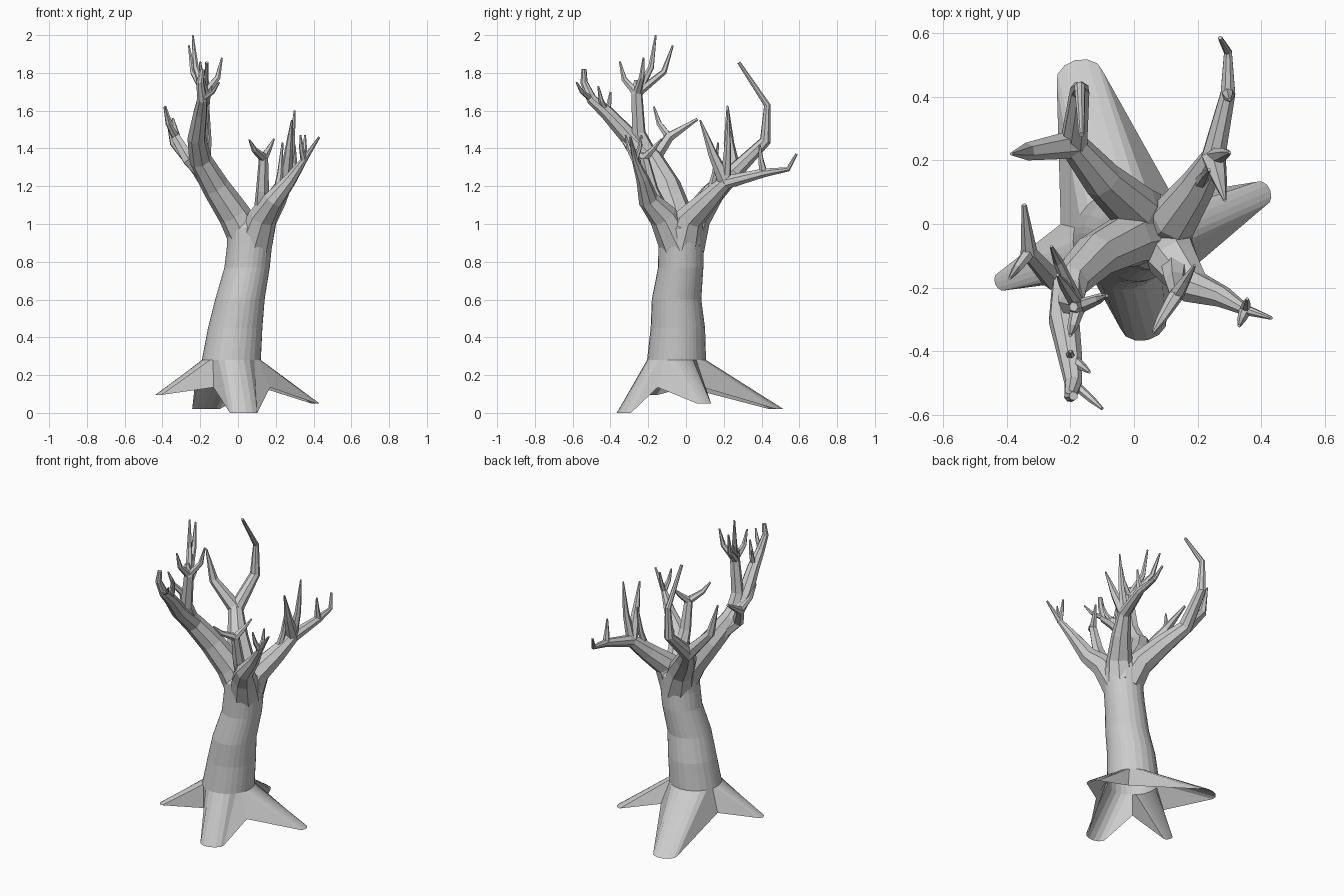
import bpy, math
from mathutils import Vector

if "Cube" in bpy.data.objects:
    bpy.data.objects.remove(bpy.data.objects["Cube"])


def loft(name, rings, cap_start=False, cap_end=True):
    n = len(rings[0])
    verts = [tuple(v) for r in rings for v in r]
    faces = [(k*n + i, k*n + (i+1) % n, (k+1)*n + (i+1) % n, (k+1)*n + i)
             for k in range(len(rings) - 1) for i in range(n)]
    if cap_start:
        faces.append(tuple(reversed(range(n))))
    if cap_end:
        faces.append(tuple(range(len(verts) - n, len(verts))))
    me = bpy.data.meshes.new(name)
    me.from_pydata(verts, [], faces)
    bpy.context.collection.objects.link(bpy.data.objects.new(name, me))


# Root flare: tip centre and half width, with the valleys between, counter-clockwise
tips = [(0.03, -0.31, 0, 0.075), (0.4, 0.095, 0.05, 0.04),
        (-0.17, 0.46, 0.02, 0.075), (-0.415, -0.18, 0.095, 0.03)]
valleys = [(-0.13, -0.17), (0.17, -0.15), (0.12, 0.09), (-0.23, 0)]
base = Vector((-0.035, -0.05))
STEPS = 7
skirt, angles = [], []
for k, (x, y, z, hw) in enumerate(tips):
    v0, v1 = Vector(valleys[k]), Vector(valleys[(k+1) % 4])
    a0, a1 = (math.atan2(*reversed(v - base)) for v in (v0, v1))
    a1 += 2*math.pi if a1 < a0 else 0
    d = (Vector((x, y)) - base).normalized()
    side = Vector((d.y, -d.x))
    skirt.append((v0.x, v0.y, 0.135))
    for i in range(STEPS):
        t = math.pi * i / (STEPS-1)
        p = Vector((x, y)) + hw*(side*math.cos(t) + d*0.75*math.sin(t))
        skirt.append((p.x, p.y, z))
    angles += [a0 + (a1-a0)*i/(STEPS+1) for i in range(STEPS+1)]

# Trunk sections: centre x, centre y, z, radius
sections = [(-0.035, -0.05, 0.28, 0.156), (-0.015, -0.043, 0.45, 0.144), (0.01, -0.05, 0.6, 0.131),
            (0.048, -0.028, 0.77, 0.12), (0.06, -0.027, 0.88, 0.119),
            (0.065, -0.025, 0.98, 0.12), (0.065, -0.02, 1.04, 0.083)]
trunk = [[(x + r*math.cos(a), y + r*math.sin(a), z) for a in angles] for x, y, z, r in sections]
loft("roots", [skirt, trunk[0]], cap_end=False)
loft("trunk", trunk)


# Tapering tube through a path; radius falls from r0 to r1
def branch(name, pts, r0, r1, sides=6, power=1.3):
    P = [Vector(p) for p in pts]
    rings, u, last = [], None, None
    for i, p in enumerate(P):
        t = (P[min(i+1, len(P)-1)] - p).normalized() + (p - P[max(i-1, 0)]).normalized()
        t.normalize()
        u = t.orthogonal().normalized() if u is None else (last.rotation_difference(t) @ u).normalized()
        w, last = t.cross(u), t
        r = r1 + (r0-r1)*(1 - i/(len(P)-1))**power
        rings.append([p + r*(u*math.cos(a) + w*math.sin(a))
                      for a in (2*math.pi*j/sides for j in range(sides))])
    loft(name, rings, cap_start=True)
    return P


# Twig from a parent joint to a tip: swings outward first, then rises
def twig(name, start, tip, r0, out=0.65, up=0.45):
    d = Vector(tip) - start
    mid = start + Vector((d.x*out, d.y*out, d.z*up))
    return branch(name, [start, mid, tip], r0, 0.005, power=0.8)


# Four main limbs
fl = branch("front_left_limb", [(0.06, -0.03, 0.9), (-0.02, -0.05, 1.05), (-0.12, -0.1, 1.2),
            (-0.2, -0.18, 1.34), (-0.22, -0.3, 1.46), (-0.2, -0.42, 1.59), (-0.19, -0.5, 1.66),
            (-0.2, -0.54, 1.75), (-0.19, -0.54, 1.82)], 0.1, 0.014, 8)
bl = branch("back_left_limb", [(0.06, 0, 0.88), (0, 0.05, 1.03), (-0.1, 0.14, 1.16), (-0.19, 0.25, 1.27),
            (-0.17, 0.42, 1.44), (-0.17, 0.43, 1.63), (-0.165, 0.28, 1.855)], 0.1, 0.009, 8)
br = branch("back_right_limb", [(0.08, -0.02, 0.88), (0.13, 0.02, 1.03), (0.2, 0.12, 1.13),
            (0.25, 0.21, 1.22), (0.295, 0.41, 1.27), (0.295, 0.54, 1.29), (0.27, 0.585, 1.37)],
            0.1, 0.007, 8, 1.5)
fr = branch("front_right_limb", [(0.08, -0.04, 0.88), (0.13, -0.12, 1.04), (0.19, -0.2, 1.13),
            (0.28, -0.23, 1.24), (0.35, -0.27, 1.34), (0.43, -0.295, 1.46)], 0.1, 0.006, 8)

# Front left: upright bough with a spray of tips, a hooked bough, and end twigs
up = branch("front_left_upright", [fl[3], (-0.2, -0.25, 1.48), (-0.175, -0.26, 1.69), (-0.19, -0.26, 1.76)],
            0.045, 0.015, power=0.6)
for i, tip in enumerate([(-0.24, -0.16, 2), (-0.26, -0.07, 1.945), (-0.085, -0.225, 1.88), (-0.2, -0.35, 1.86)]):
    twig(f"upright_twig_{i}", up[2], tip, 0.024, 0.75)
hook = branch("front_left_hook", [fl[2], (-0.26, -0.17, 1.34), (-0.33, -0.09, 1.46), (-0.345, 0.06, 1.555)],
              0.045, 0.008, power=0.6)
twig("hook_twig", hook[2], (-0.39, -0.17, 1.62), 0.022)
twig("front_tip_fork", fl[6], (-0.1, -0.58, 1.75), 0.016)
twig("front_twig_a", fl[5], (-0.14, -0.465, 1.73), 0.02)
twig("front_twig_b", fl[5], (-0.2, -0.4, 1.7), 0.018)

# Back boughs
twig("back_left_fork", bl[3], (-0.385, 0.22, 1.625), 0.045, 0.75)
twig("back_right_spike_a", br[3], (0.285, 0.075, 1.55), 0.04, 0.5)
twig("back_right_spike_b", br[3], (0.3, 0.225, 1.6), 0.03)
twig("back_right_spike_c", br[2], (0.235, 0.17, 1.43), 0.025)
twig("back_right_twig", br[4], (0.3, 0.39, 1.42), 0.022)

# Front right fork and twigs
fork = branch("front_right_fork", [fr[1], (0.13, -0.18, 1.18), (0.135, -0.22, 1.35)], 0.05, 0.025)
twig("fork_twig_a", fork[2], (0.06, -0.34, 1.445), 0.024)
twig("fork_twig_b", fork[2], (0.19, -0.13, 1.45), 0.024, 0.5)
twig("front_right_twig_a", fr[4], (0.33, -0.32, 1.47), 0.02)
twig("front_right_twig_b", fr[4], (0.355, -0.235, 1.47), 0.018)
